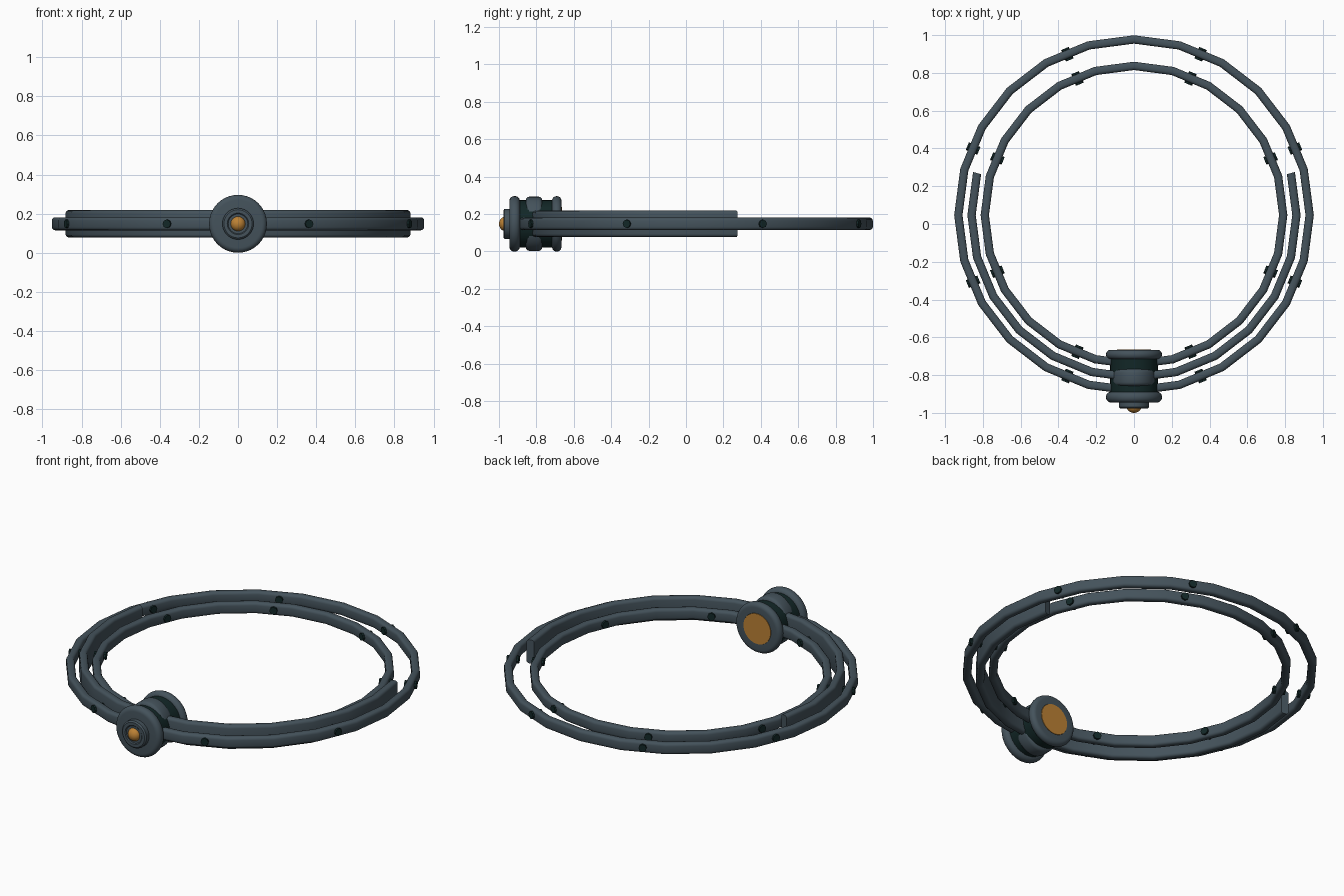
import bpy, bmesh, math
from mathutils import Vector

if "Cube" in bpy.data.objects:
    bpy.data.objects.remove(bpy.data.objects["Cube"])

CY, CZ = 0.047, 0.148          # centre of the rings


def material(name, rgb):
    m = bpy.data.materials.new(name)
    m.diffuse_color = (*rgb, 1)
    m.use_nodes = True
    m.node_tree.nodes["Principled BSDF"].inputs["Base Color"].default_value = m.diffuse_color
    return m


STEEL = material("slate steel", (0.058, 0.085, 0.105))
DARK = material("dark green black", (0.006, 0.02, 0.02))
AMBER = material("amber", (0.5, 0.22, 0.035))


def finish(bm, name, mat, angle=40):
    bmesh.ops.recalc_face_normals(bm, faces=bm.faces)
    me = bpy.data.meshes.new(name)
    bm.to_mesh(me)
    bm.free()
    me.materials.append(mat)
    ob = bpy.data.objects.new(name, me)
    bpy.context.collection.objects.link(ob)
    bpy.ops.object.select_all(action='DESELECT')
    ob.select_set(True)
    bpy.context.view_layer.objects.active = ob
    bpy.ops.object.shade_smooth_by_angle(angle=math.radians(angle))
    return ob


def bridge(bm, loops, closed):
    """Skin a list of equal vertex loops; cap both ends when open."""
    n = len(loops[0])
    pairs = list(zip(loops, loops[1:]))
    if closed:
        pairs.append((loops[-1], loops[0]))
    for a, b in pairs:
        for i in range(n):
            j = (i + 1) % n
            bm.faces.new((a[i], a[j], b[j], b[i]))
    if not closed:
        bm.faces.new(loops[0])
        bm.faces.new(loops[-1])


def rounded_section(hw, hh, r, steps=3):
    pts = []
    for q, (sx, sz) in enumerate([(1, 1), (-1, 1), (-1, -1), (1, -1)]):
        for k in range(steps + 1):
            a = math.radians(90 * (q + k / steps))
            pts.append((sx * (hw - r) + r * math.cos(a), sz * (hh - r) + r * math.sin(a)))
    return pts


def hoop(name, radius, section, start=0, steps=24, closed=True):
    """Sweep a section round the centre in 15 degree straight segments."""
    bm = bmesh.new()
    loops = []
    for s in range(steps):
        a = math.radians(start + 15 * s)
        loops.append([bm.verts.new(((radius + u) * math.cos(a),
                                    CY + (radius + u) * math.sin(a), CZ + v))
                      for u, v in section])
    bridge(bm, loops, closed)
    return finish(bm, name, STEEL)


def lathe(name, profile, mat, sx=1.0, sides=40):
    """Turn a (radius, y) profile round the hub axis."""
    bm = bmesh.new()
    loops = []
    for r, y in profile:
        loops.append([bm.verts.new((sx * r * math.cos(t), y, CZ + r * math.sin(t)))
                      for t in (2 * math.pi * k / sides for k in range(sides))])
    bridge(bm, loops, False)
    return finish(bm, name, mat)


def rounded_disc(r, y0, y1, b, steps=5):
    pts = [(r - b + b * math.sin(t), y0 + b - b * math.cos(t))
           for t in (math.pi / 2 * k / steps for k in range(steps + 1))]
    pts += [(r - b + b * math.cos(t), y1 - b + b * math.sin(t))
            for t in (math.pi / 2 * k / steps for k in range(steps + 1))]
    return pts


# Two full hoops and the tall partial band between them
thin = rounded_section(0.022, 0.033, 0.016)
hoop("outer_hoop", 0.93, thin)
hoop("inner_hoop", 0.79, thin)
hoop("middle_band", 0.86, rounded_section(0.022, 0.07, 0.016), 165, 15, False)

# Rivets through both hoops
for label, radius in (("outer", 0.922), ("inner", 0.783)):
    for k in range(8):
        d = Vector((math.cos(math.radians(22.5 + 45 * k)),
                    math.sin(math.radians(22.5 + 45 * k)), 0))
        bm = bmesh.new()
        bmesh.ops.create_cone(bm, cap_ends=True, segments=8, radius1=0.022,
                              radius2=0.022, depth=0.066)
        mat = d.to_track_quat('Z', 'Y').to_matrix().to_4x4()
        mat.translation = d * radius + Vector((0, CY, CZ))
        bm.transform(mat)
        finish(bm, label + "_rivet", DARK)

# Hub: dark core, central drum, two rounded flanges
lathe("hub_core", [(0.126, -0.90), (0.126, -0.70)], DARK)
lathe("hub_drum", rounded_disc(0.145, -0.857, -0.768, 0.02, 3), STEEL, sx=0.83)
lathe("front_flange", rounded_disc(0.148, -0.945, -0.888, 0.026), STEEL)
lathe("back_flange", rounded_disc(0.148, -0.716, -0.666, 0.024) + [(0.09, -0.666), (0.088, -0.670)], STEEL)
lathe("back_disc", [(0.089, -0.675), (0.089, -0.664)], AMBER)

# Front cap with an amber dome
lathe("front_cap", [(0.05, -0.972), (0.055, -0.977), (0.072, -0.977), (0.08, -0.97), (0.08, -0.93)], STEEL)
dome = [(0.038 * math.sin(t), -0.968 - 0.032 * math.cos(t))
        for t in (math.pi / 2 * (k + 0.4) / 6.4 for k in range(7))]
lathe("front_dome", dome, AMBER, sides=24)
